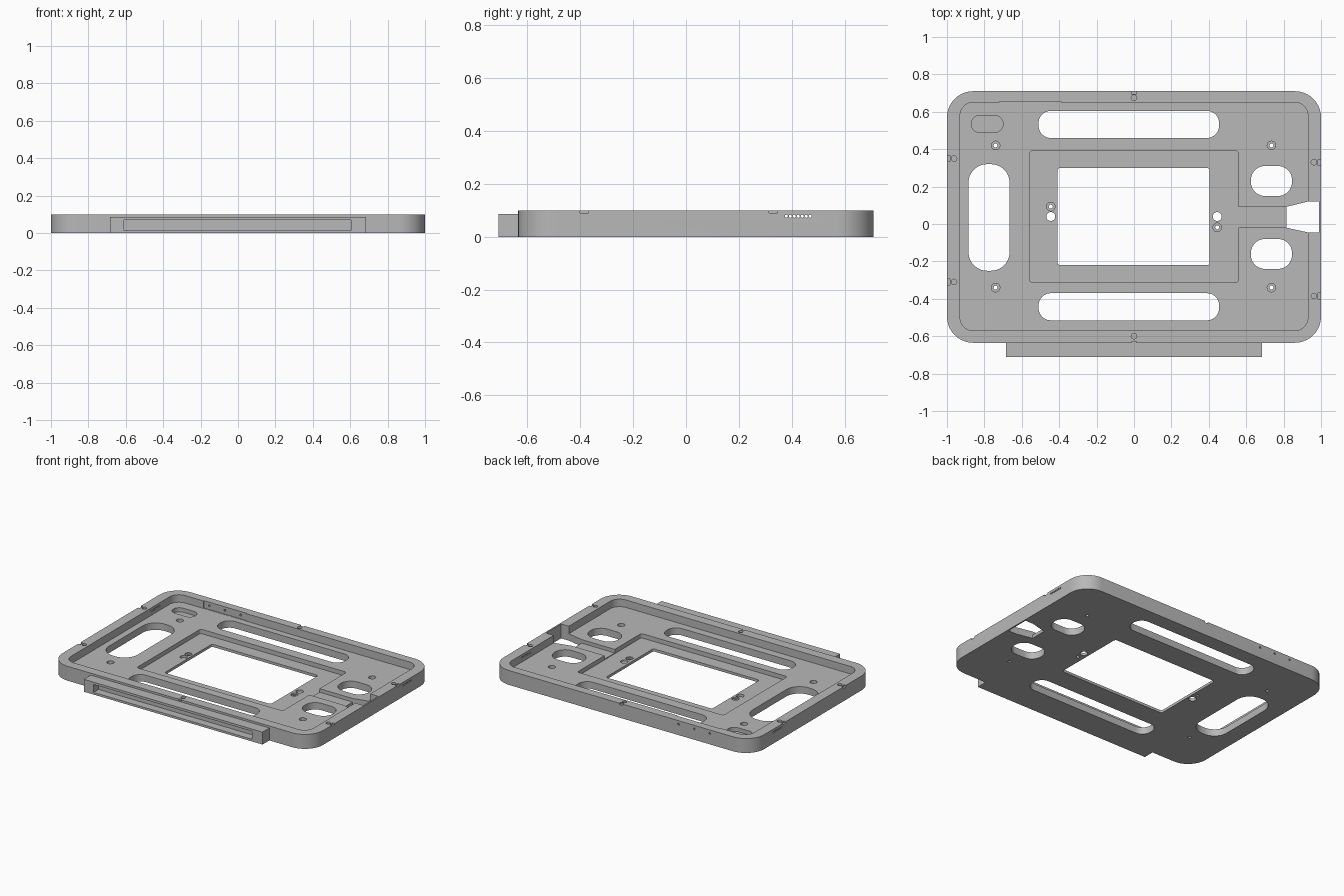
import bpy, bmesh, math
from mathutils import Matrix

if "Cube" in bpy.data.objects:
    bpy.data.objects.remove(bpy.data.objects["Cube"])

grey = bpy.data.materials.new("grey")
grey.diffuse_color = (0.48, 0.48, 0.48, 1)
grey.use_nodes = True
grey.node_tree.nodes["Principled BSDF"].inputs["Base Color"].default_value = grey.diffuse_color


def prism(name, pts, z0, z1):
    """Extrude an outline of (x, y) points from z0 to z1."""
    bm = bmesh.new()
    face = bm.faces.new([bm.verts.new((x, y, z0)) for x, y in pts])
    ext = bmesh.ops.extrude_face_region(bm, geom=[face])["geom"]
    bmesh.ops.translate(bm, vec=(0, 0, z1 - z0),
                        verts=[v for v in ext if isinstance(v, bmesh.types.BMVert)])
    bmesh.ops.recalc_face_normals(bm, faces=bm.faces)
    mesh = bpy.data.meshes.new(name)
    bm.to_mesh(mesh)
    bm.free()
    ob = bpy.data.objects.new(name, mesh)
    bpy.context.collection.objects.link(ob)
    mesh.materials.append(grey)
    return ob


def rect(x0, x1, y0, y1, r=0.0, n=10):
    """Rectangle outline with optional rounded corners."""
    if r == 0:
        return [(x0, y0), (x1, y0), (x1, y1), (x0, y1)]
    pts = []
    for k, (cx, cy) in enumerate([(x1 - r, y1 - r), (x0 + r, y1 - r),
                                  (x0 + r, y0 + r), (x1 - r, y0 + r)]):
        for i in range(n + 1):
            a = math.pi / 2 * (k + i / n)
            pts.append((cx + r * math.cos(a), cy + r * math.sin(a)))
    return pts


def circle(x, y, r, n=20):
    return [(x + r * math.cos(2 * math.pi * i / n),
             y + r * math.sin(2 * math.pi * i / n)) for i in range(n)]


def cut(target, pts, z0, z1, matrix=None):
    """Subtract a prism from the target."""
    cutter = prism("cutter", pts, z0, z1)
    cutter.hide_render = True
    if matrix:
        cutter.data.transform(matrix)
    mod = target.modifiers.new("cut", 'BOOLEAN')
    mod.operation, mod.solver, mod.object = 'DIFFERENCE', 'EXACT', cutter
    bpy.context.view_layer.objects.active = target
    bpy.ops.object.modifier_apply(modifier=mod.name)
    mesh = cutter.data
    bpy.data.objects.remove(cutter)
    bpy.data.meshes.remove(mesh)


TOP, FLOOR, STEP = 0.10, 0.048, 0.018
LOW, HIGH = -0.1, 0.2

# Tray body with main pocket, shallow rear relief, centre recess and window
tray = prism("tray", rect(-1, 1, -0.635, 0.71, 0.14), 0, TOP)
cut(tray, rect(-0.93, 0.93, -0.57, 0.65, 0.07), FLOOR, HIGH)
cut(tray, rect(-0.72, -0.39, 0.60, 0.656), FLOOR + 0.001, HIGH)
cut(tray, rect(-0.56, 0.56, -0.31, 0.39, 0.015, 4), STEP, HIGH)
cut(tray, rect(-0.41, 0.405, -0.22, 0.30, 0.015, 4), LOW, HIGH)

# Cable channel and flared opening on the right
cut(tray, rect(0.5, 0.85, -0.02, 0.092), STEP + 0.005, HIGH)
cut(tray, [(0.815, -0.02), (0.93, -0.045), (0.99, -0.045),
           (0.99, 0.12), (0.93, 0.12), (0.815, 0.092)], LOW, HIGH)

# Through slots in the floor
for x0, x1, y0, y1, r in [(-0.51, 0.455, 0.46, 0.605, 0.065),
                          (-0.51, 0.455, -0.515, -0.37, 0.065),
                          (-0.885, -0.665, -0.25, 0.32, 0.10),
                          (0.625, 0.845, 0.15, 0.31, 0.075),
                          (0.625, 0.845, -0.24, -0.08, 0.075)]:
    cut(tray, rect(x0, x1, y0, y1, r), LOW, HIGH)

# Blind oval pocket
cut(tray, rect(-0.87, -0.70, 0.49, 0.58, 0.044), 0.02, HIGH)

# Counterbored screw holes, then plain round holes
for x, y, z in [(-0.74, 0.42, 0.025), (0.735, 0.42, 0.025),
                (-0.74, -0.34, 0.025), (0.735, -0.34, 0.025),
                (-0.445, 0.093, 0.009), (0.445, -0.018, 0.009)]:
    cut(tray, circle(x, y, 0.023), z, HIGH)
    cut(tray, circle(x, y, 0.011, 12), LOW, HIGH)
for x in (-0.445, 0.445):
    cut(tray, circle(x, 0.04, 0.024), LOW, HIGH)

# Rim pin sockets with matching edge notches
for x, y in [(-0.962, 0.35), (-0.962, -0.31), (0.962, 0.33), (0.962, -0.385)]:
    s = math.copysign(1, x)
    cut(tray, circle(x, y, 0.015, 14), 0.08, HIGH)
    xs = sorted((s * 0.985, s * 1.1))
    cut(tray, rect(xs[0], xs[1], y - 0.016, y + 0.016), 0.09, HIGH)
for y, y0, y1 in [(0.675, 0.695, 0.8), (-0.60, -0.72, -0.627)]:
    cut(tray, circle(0, y, 0.015, 14), 0.08, HIGH)
    cut(tray, rect(-0.013, 0.013, y0, y1), 0.09, HIGH)

# Row of small vents through both side walls
along_x = Matrix(((0, 0, 1, 0), (1, 0, 0, 0), (0, 1, 0, 0), (0, 0, 0, 1)))
for i in range(7):
    cut(tray, circle(0.38 + 0.015 * i, 0.078, 0.006, 8), -1.2, 1.2, along_x)

# Three small holes through the rear wall
along_y = Matrix.Rotation(math.pi / 2, 4, 'X')
for x in (-0.68, -0.56, -0.44):
    cut(tray, circle(x, 0.075, 0.007, 10), -0.8, -0.6, along_y)

# Front bar with a long open slot
bar = prism("front_bar", rect(-0.685, 0.685, -0.71, -0.635), 0, 0.086)
cut(bar, rect(-0.61, 0.605, 0.015, 0.07), 0.655, 0.8, along_y)

# Smooth round walls, keep edges sharp
for ob in (tray, bar):
    bpy.ops.object.select_all(action='DESELECT')
    ob.select_set(True)
    bpy.context.view_layer.objects.active = ob
    bpy.ops.object.shade_smooth_by_angle(angle=math.radians(30))
